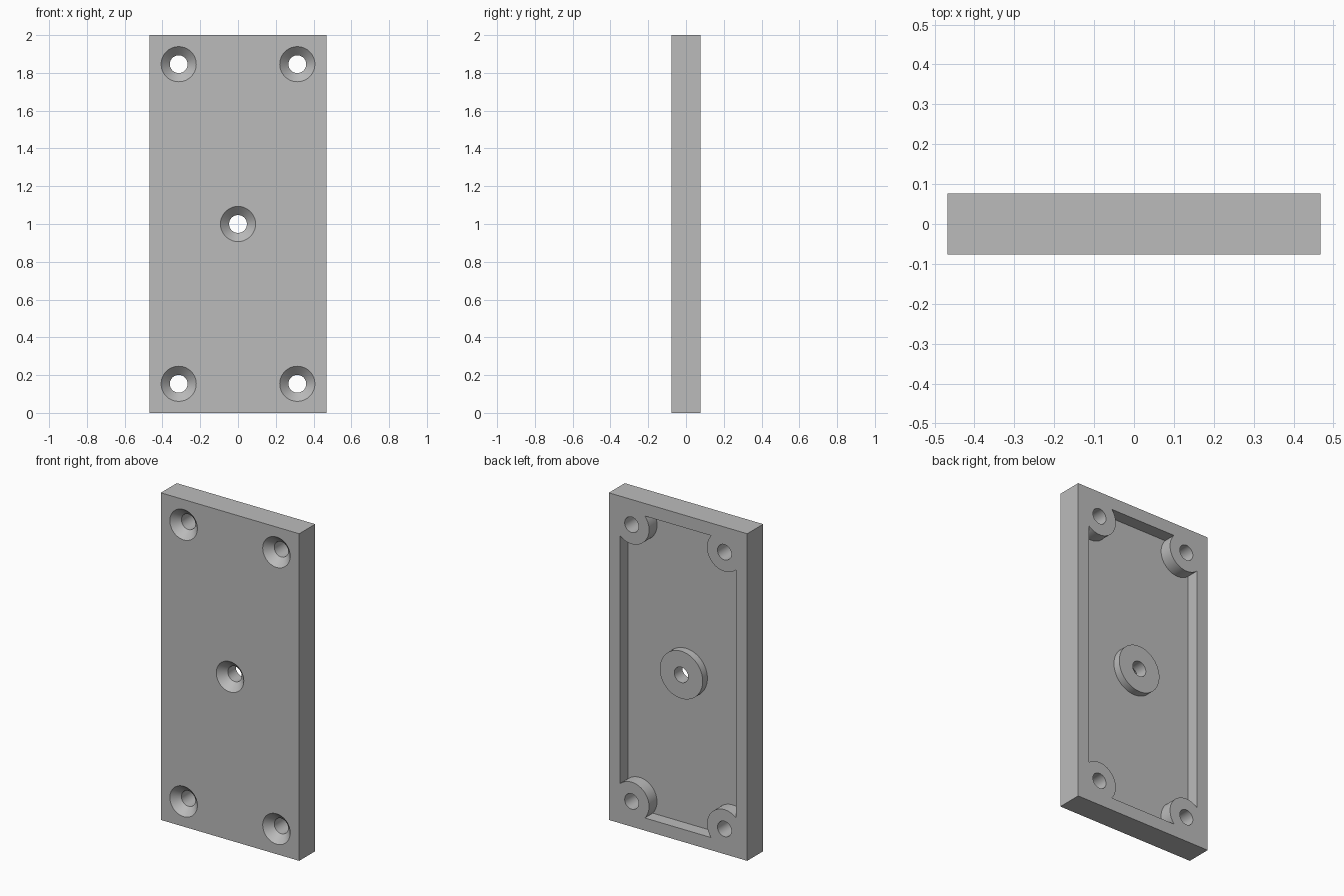
import bpy, bmesh
from math import radians, tau
from mathutils import Vector

default = bpy.data.objects.get("Cube")
if default:
    bpy.data.objects.remove(default, do_unlink=True)

WIDTH, THICK, HEIGHT = 0.936, 0.154, 2.0
BACK, FLOOR, WALL = THICK / 2, 0.0, 0.077
CORNERS = [(sx * 0.314, 1 + sz * 0.846) for sx in (-1, 1) for sz in (-1, 1)]
CENTRE = (0, 1)


def add_object(name, bm):
    bmesh.ops.recalc_face_normals(bm, faces=bm.faces)
    mesh = bpy.data.meshes.new(name)
    bm.to_mesh(mesh)
    bm.free()
    obj = bpy.data.objects.new(name, mesh)
    bpy.context.collection.objects.link(obj)
    return obj


def box(name, width, height, y0, y1):
    bm = bmesh.new()
    bmesh.ops.create_cube(bm, size=1)
    bmesh.ops.scale(bm, vec=(width, y1 - y0, height), verts=bm.verts)
    bmesh.ops.translate(bm, vec=(0, (y0 + y1) / 2, 1), verts=bm.verts)
    return add_object(name, bm)


def lathe(name, profile, place):
    """Spin (radius, y) points about the y axis, then move to (x, z)."""
    bm = bmesh.new()
    verts = [bm.verts.new((r, y, 0)) for r, y in profile]
    edges = [bm.edges.new(pair) for pair in zip(verts, verts[1:])]
    bmesh.ops.spin(bm, geom=verts + edges, cent=(0, 0, 0), axis=(0, 1, 0),
                   angle=tau, steps=64)
    bmesh.ops.remove_doubles(bm, verts=bm.verts, dist=1e-5)
    bmesh.ops.translate(bm, vec=Vector((place[0], 0, place[1])), verts=bm.verts)
    return add_object(name, bm)


def cylinder(name, radius, y0, y1, place):
    return lathe(name, [(0, y0), (radius, y0), (radius, y1), (0, y1)], place)


def cut(target, cutter):
    """Subtract the cutter from the target and discard the cutter."""
    cutter.hide_render = True
    mod = target.modifiers.new("cut", "BOOLEAN")
    mod.operation, mod.solver, mod.object = "DIFFERENCE", "EXACT", cutter
    bpy.context.view_layer.objects.active = target
    bpy.ops.object.modifier_apply(modifier=mod.name)
    bpy.data.objects.remove(cutter, do_unlink=True)


# Plate
plate = box("mounting_plate", WIDTH, HEIGHT, -BACK, BACK)

# Back pocket, leaving round bosses standing at the corners and the middle
pocket = box("pocket_cutter", WIDTH - 2 * WALL, HEIGHT - 2 * WALL, FLOOR, BACK + 0.05)
for place in CORNERS:
    cut(pocket, cylinder("corner_boss", 0.118, FLOOR - 0.1, BACK + 0.1, place))
cut(pocket, cylinder("centre_boss", 0.145, FLOOR - 0.1, BACK - 0.031, CENTRE))
cut(plate, pocket)

# Countersunk screw holes
HOLE, SINK, DEPTH, OVER = 0.047, 0.093, 0.046, 0.02
for place in CORNERS + [CENTRE]:
    cut(plate, lathe("screw_hole", [
        (0, -BACK - OVER), (SINK + OVER, -BACK - OVER), (HOLE, -BACK + DEPTH),
        (HOLE, BACK + OVER), (0, BACK + OVER)], place))

# Material
grey = bpy.data.materials.new("plain_grey")
grey.use_nodes = True
colour = (0.5, 0.5, 0.5, 1)
grey.diffuse_color = colour
grey.node_tree.nodes["Principled BSDF"].inputs["Base Color"].default_value = colour
plate.data.materials.clear()
plate.data.materials.append(grey)

# Smooth round walls, crisp edges
bpy.ops.object.select_all(action="DESELECT")
plate.select_set(True)
bpy.context.view_layer.objects.active = plate
bpy.ops.object.shade_smooth_by_angle(angle=radians(30))
